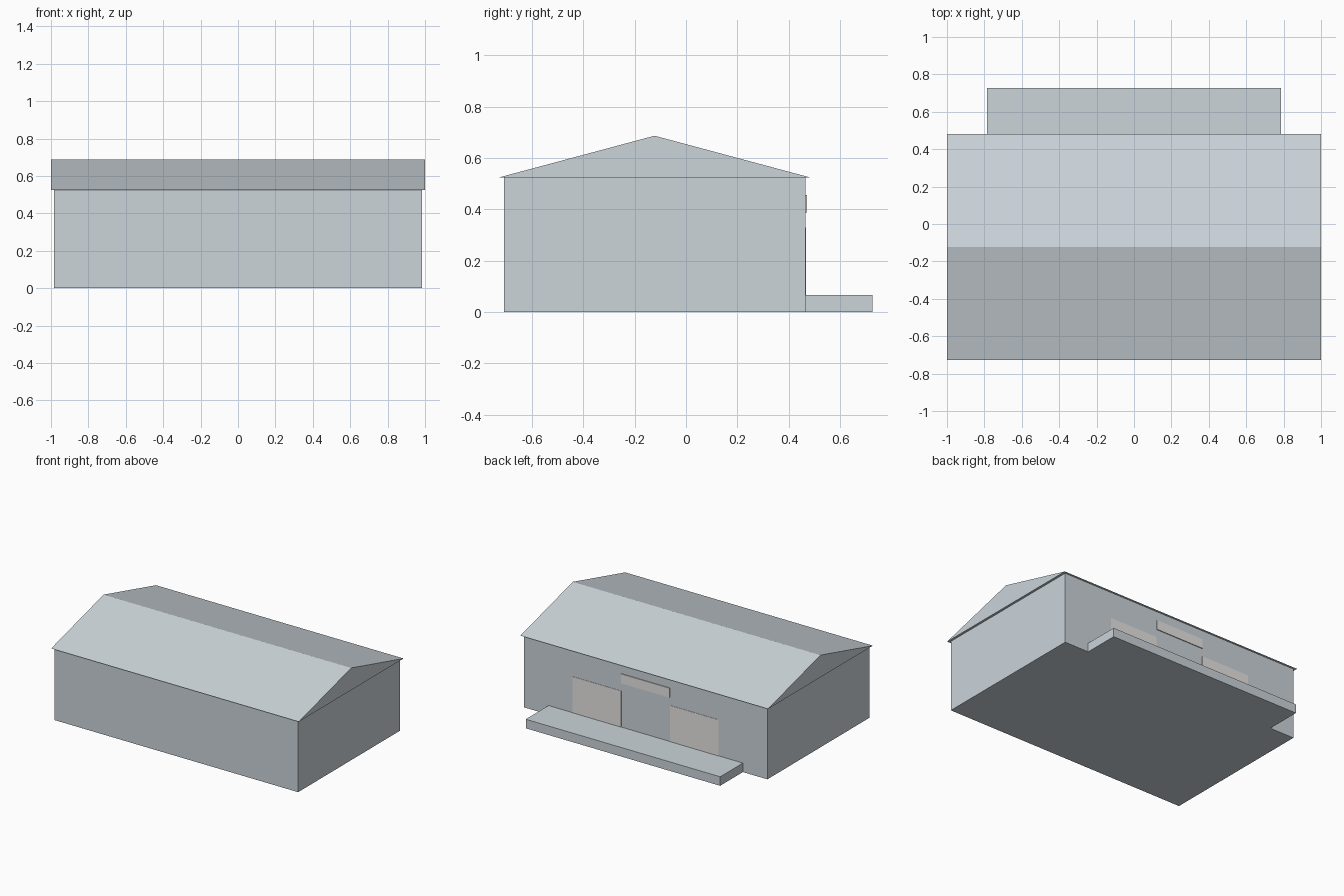
import bpy
import bmesh

cube = bpy.data.objects.get("Cube")
if cube:
    bpy.data.objects.remove(cube, do_unlink=True)


def make_material(name, rgb):
    mat = bpy.data.materials.new(name)
    mat.use_nodes = True
    colour = (*rgb, 1.0)
    mat.diffuse_color = colour
    bsdf = next(n for n in mat.node_tree.nodes if n.type == "BSDF_PRINCIPLED")
    bsdf.inputs["Base Color"].default_value = colour
    return mat


blue_grey = make_material("pale blue grey", (0.60, 0.66, 0.70))
off_white = make_material("warm off white", (0.87, 0.86, 0.84))


def extrude_x(name, profile, x0, x1, mat):
    """Extrude a closed (y, z) profile along x into a solid."""
    bm = bmesh.new()
    face = bm.faces.new([bm.verts.new((x0, y, z)) for y, z in profile])
    grown = bmesh.ops.extrude_face_region(bm, geom=[face])["geom"]
    verts = [v for v in grown if isinstance(v, bmesh.types.BMVert)]
    bmesh.ops.translate(bm, verts=verts, vec=(x1 - x0, 0, 0))
    bmesh.ops.recalc_face_normals(bm, faces=bm.faces)
    mesh = bpy.data.meshes.new(name)
    bm.to_mesh(mesh)
    bm.free()
    mesh.materials.append(mat)
    obj = bpy.data.objects.new(name, mesh)
    bpy.context.collection.objects.link(obj)
    return obj


def box(name, x0, x1, y0, y1, z0, z1, mat):
    return extrude_x(name, [(y0, z0), (y1, z0), (y1, z1), (y0, z1)], x0, x1, mat)


WALL_X, FRONT_Y, BACK_Y = 0.983, -0.71, 0.465
EAVE_Z, RIDGE_Z, STEP_Z = 0.525, 0.687, 0.066
EAVE = 0.017
ridge_y = (FRONT_Y + BACK_Y) / 2

# Main body and back step
box("walls", -WALL_X, WALL_X, FRONT_Y, BACK_Y, 0, EAVE_Z, blue_grey)
box("back_step", -0.785, 0.785, BACK_Y, 0.727, 0, STEP_Z, blue_grey)

# Solid gable roof with a small overhang all round
gable = [(FRONT_Y - EAVE, EAVE_Z), (BACK_Y + EAVE, EAVE_Z), (ridge_y, RIDGE_Z)]
extrude_x("roof", gable, -1, 1, blue_grey)

# Thin panels on the back wall
for side, s in (("left", 1), ("right", -1)):
    x0, x1 = sorted((s * 0.197, s * 0.59))
    box(side + "_window", x0, x1, BACK_Y, BACK_Y + 0.002, STEP_Z, 0.33, off_white)
box("sign_panel", -0.197, 0.197, BACK_Y, BACK_Y + 0.006, 0.388, 0.457, off_white)
